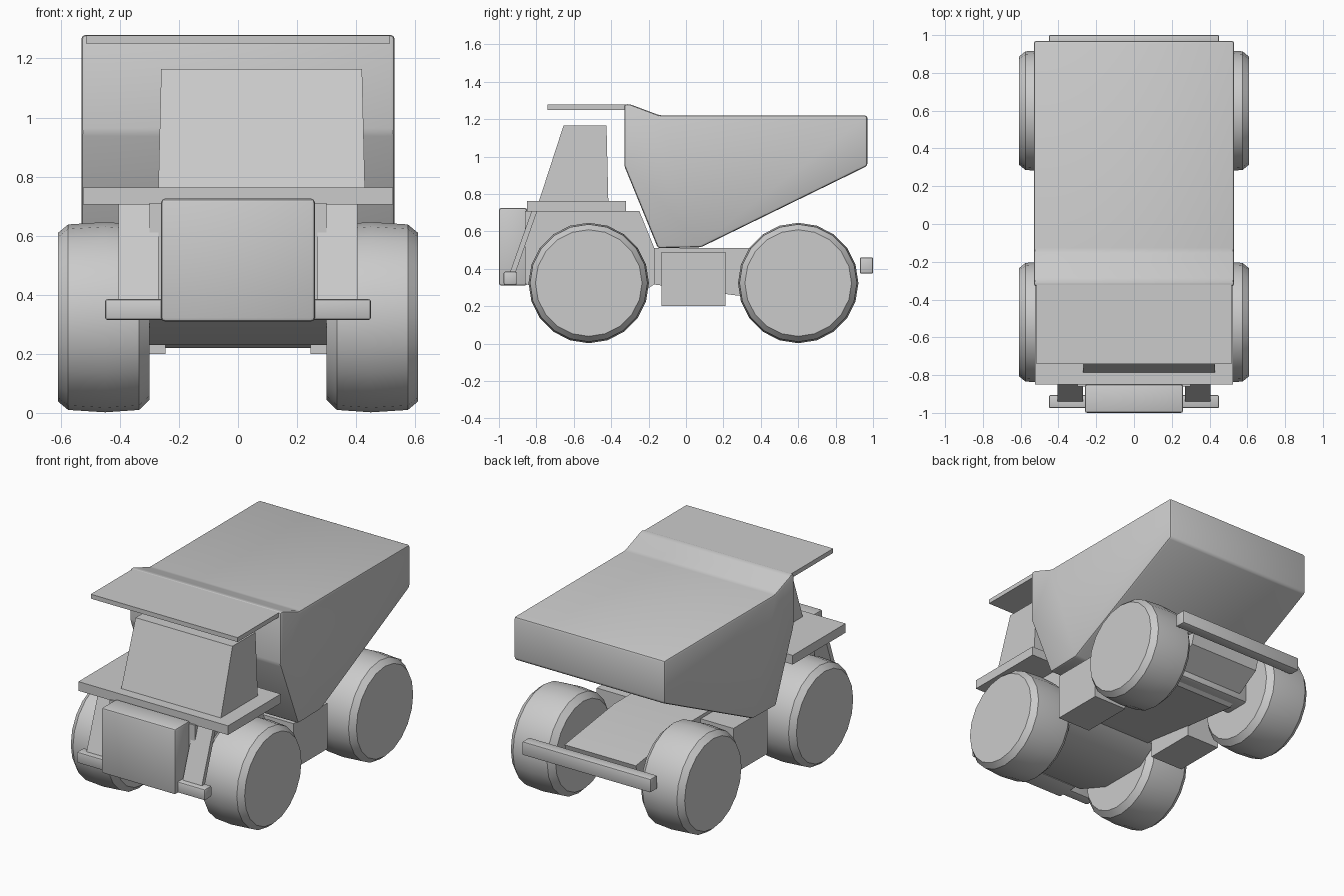
import bpy, bmesh, math
from mathutils import Vector

if "Cube" in bpy.data.objects:
    bpy.data.objects.remove(bpy.data.objects["Cube"])


def finish(name, bm, bevel=0.0, segments=2):
    """Turn a bmesh into a named object with crisp, softly bevelled edges."""
    bmesh.ops.recalc_face_normals(bm, faces=bm.faces)
    if bevel:
        bmesh.ops.bevel(bm, geom=list(bm.edges), offset=bevel, segments=segments,
                        profile=0.5, affect='EDGES', clamp_overlap=True)
    mesh = bpy.data.meshes.new(name)
    bm.to_mesh(mesh)
    bm.free()
    obj = bpy.data.objects.new(name, mesh)
    bpy.context.collection.objects.link(obj)
    bpy.ops.object.select_all(action='DESELECT')
    obj.select_set(True)
    bpy.context.view_layer.objects.active = obj
    bpy.ops.object.shade_smooth_by_angle(angle=math.radians(35))
    return obj


def extrude(name, profile, x0, x1, bevel=0.0):
    """Extrude a side profile of (y, z) points from x0 to x1."""
    bm = bmesh.new()
    face = bm.faces.new([bm.verts.new((x0, y, z)) for y, z in profile])
    grown = bmesh.ops.extrude_face_region(bm, geom=[face])['geom']
    bmesh.ops.translate(bm, vec=(x1 - x0, 0, 0),
                        verts=[v for v in grown if isinstance(v, bmesh.types.BMVert)])
    return finish(name, bm, bevel)


def box(name, x0, x1, y0, y1, z0, z1, bevel=0.0):
    return extrude(name, [(y0, z0), (y1, z0), (y1, z1), (y0, z1)], x0, x1, bevel)


def wheel(name, side, y, z=0.324, sides=20):
    """Lathe a chunky tyre around the x axis."""
    bm = bmesh.new()
    profile = [(0.30, 0), (0.30, 0.28), (0.335, 0.314), (0.45, 0.322),
               (0.575, 0.314), (0.61, 0.285), (0.61, 0)]
    pts = [bm.verts.new((side * x, y, z + r)) for x, r in profile]
    edges = [bm.edges.new(pair) for pair in zip(pts, pts[1:])]
    bmesh.ops.spin(bm, geom=pts + edges, cent=(0, y, z), axis=(1, 0, 0),
                   angle=math.tau, steps=sides)
    bmesh.ops.remove_doubles(bm, verts=bm.verts, dist=0.0005)
    return finish(name, bm)


# Four wheels, fuel tanks and access stairs on both sides
for label, s in (("left", -1), ("right", 1)):
    wheel(f"front_wheel_{label}", s, -0.52)
    wheel(f"rear_wheel_{label}", s, 0.60)
    box(f"tank_{label}", s * 0.245, s * 0.48, -0.13, 0.21, 0.20, 0.49)
    extrude(f"stairs_{label}", [(-0.945, 0.37), (-0.915, 0.37), (-0.795, 0.71), (-0.825, 0.71)],
            s * 0.27, s * 0.405)

# Dump bed with its front lip and canopy
extrude("dump_bed", [(-0.33, 1.28), (-0.30, 1.28), (-0.14, 1.22), (0.97, 1.22), (0.97, 0.95),
                     (0.08, 0.515), (-0.15, 0.51), (-0.33, 0.95)], -0.53, 0.53, 0.014)
box("canopy", -0.515, 0.515, -0.74, -0.31, 1.25, 1.278)

# Cab, tapering slightly towards the roof
cab = extrude("cab", [(-0.79, 0.75), (-0.415, 0.75), (-0.425, 1.165), (-0.655, 1.165)], -0.27, 0.43)
for v in cab.data.vertices:
    if v.co.z > 1:
        v.co.x += 0.01 if v.co.x < 0 else -0.01

# Deck, engine body, radiator and bumpers
box("deck", -0.525, 0.525, -0.85, -0.32, 0.705, 0.763)
extrude("engine_body", [(-0.86, 0.71), (-0.25, 0.71), (-0.165, 0.50), (-0.165, 0.32), (-0.30, 0.23),
                        (-0.62, 0.23), (-0.86, 0.32)], -0.30, 0.30)
box("radiator", -0.26, 0.26, -1.0, -0.85, 0.31, 0.725, 0.012)
box("front_bumper", -0.45, 0.45, -0.975, -0.905, 0.315, 0.385, 0.008)
box("rear_bumper", -0.45, 0.45, 0.93, 1.0, 0.375, 0.46, 0.006)

# Chassis frame and axles
extrude("frame", [(-0.20, 0.51), (0.36, 0.51), (0.86, 0.44), (0.84, 0.37), (0.60, 0.22),
                  (0.25, 0.26), (-0.20, 0.32)], -0.25, 0.25)
for label, y in (("front", -0.52), ("rear", 0.60)):
    box(f"{label}_axle", -0.34, 0.34, y - 0.09, y + 0.09, 0.235, 0.41, 0.02)
